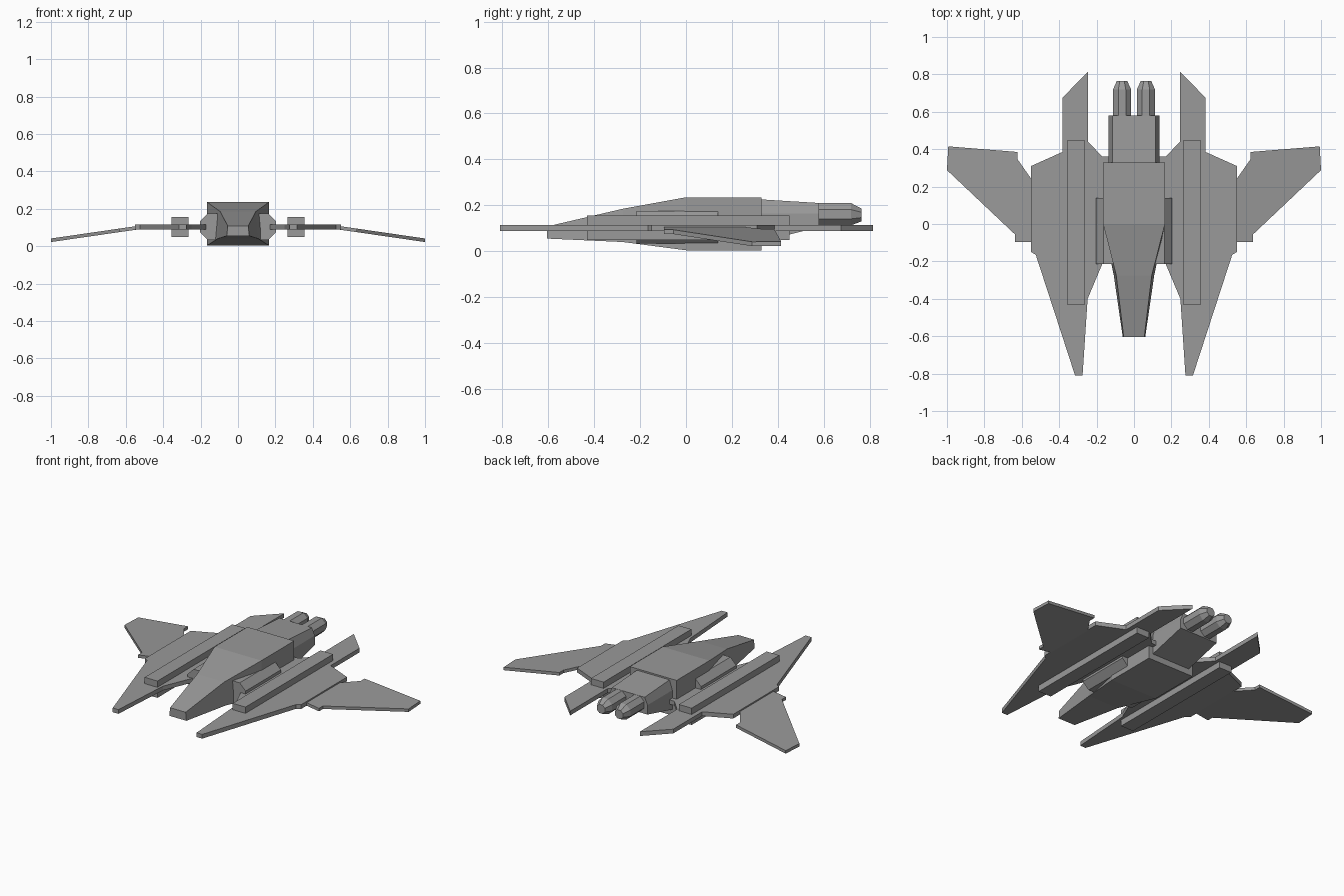
import bpy, bmesh, math

cube = bpy.data.objects.get("Cube")
if cube:
    bpy.data.objects.remove(cube, do_unlink=True)

grey = bpy.data.materials.new("hull grey")
grey.use_nodes = True
color = (0.32, 0.32, 0.32, 1)
grey.diffuse_color = color
grey.node_tree.nodes["Principled BSDF"].inputs["Base Color"].default_value = color


def loft(name, rings, mirror=False):
    """Skin matching rings of points and cap both ends; optionally mirror in x."""
    bm = bmesh.new()
    loops = [[bm.verts.new(p) for p in ring] for ring in rings]
    n = len(loops[0])
    for a, b in zip(loops, loops[1:]):
        for i in range(n):
            j = (i + 1) % n
            bm.faces.new((a[i], a[j], b[j], b[i]))
    bm.faces.new(loops[0][::-1])
    bm.faces.new(loops[-1])
    bmesh.ops.recalc_face_normals(bm, faces=bm.faces)
    mesh = bpy.data.meshes.new(name)
    bm.to_mesh(mesh)
    bm.free()
    mesh.materials.append(grey)
    obj = bpy.data.objects.new(name, mesh)
    bpy.context.collection.objects.link(obj)
    if mirror:
        obj.modifiers.new("Mirror", 'MIRROR')
    return obj


def plate(name, outline, height, thick):
    """Mirrored panel whose underside height is a function of x."""
    return loft(name, [[(x, y, height(x) + t) for x, y in outline]
                       for t in (0, thick)], True)


def quad(y, top_w, bottom_w, low, high):
    return [(-bottom_w, y, low), (bottom_w, y, low), (top_w, y, high), (-top_w, y, high)]


def octagon(x, y, z, r):
    step = math.pi / 4
    return [(x + r * math.cos((k + .5) * step), y, z + r * math.sin((k + .5) * step))
            for k in range(8)]


# Central fuselage with faceted nose
loft("fuselage", [
    quad(-.605, .055, .06, .055, .108),
    quad(-.275, .095, .108, .04, .185),
    quad(0, .165, .165, .004, .235),
    quad(.33, .165, .165, .004, .235)])


# Engine housing behind the fuselage
def housing_ring(y, low, high):
    return [(-.135, y, low), (.135, y, low), (.135, y, .165),
            (.115, y, high), (-.115, y, high), (-.135, y, .165)]


loft("engine_housing", [housing_ring(.32, .04, .226), housing_ring(.58, .105, .21)])

# Twin exhausts
loft("exhaust", [octagon(.064, .57, .161, .052), octagon(.064, .72, .161, .052),
                 octagon(.064, .765, .158, .03)], True)

# Side pods
loft("side_pod", [octagon(.133, -.215, .104, .077), octagon(.133, .14, .104, .077)], True)

# Inner wings with forward prongs and tail booms
plate("inner_wing", [
    (.275, -.81), (.315, -.81), (.525, -.165), (.55, -.15), (.55, .31),
    (.383, .385), (.383, .675), (.245, .815), (.245, .44), (.17, .36),
    (.12, .36), (.12, -.215), (.17, -.215), (.248, -.4)], lambda x: .088, .027)

# Drooping outer wings
plate("outer_wing", [
    (.545, -.095), (.637, -.095), (.637, -.055), (1, .288), (.993, .415),
    (.622, .385), (.622, .345), (.545, .235)],
    lambda x: .088 - (x - .545) * .145, .019)

# Long rails through the inner wings
loft("wing_rail", [[(x, y, z) for x, z in ((.265, .048), (.355, .048), (.355, .155), (.265, .155))]
                   for y in (-.432, .45)], True)
